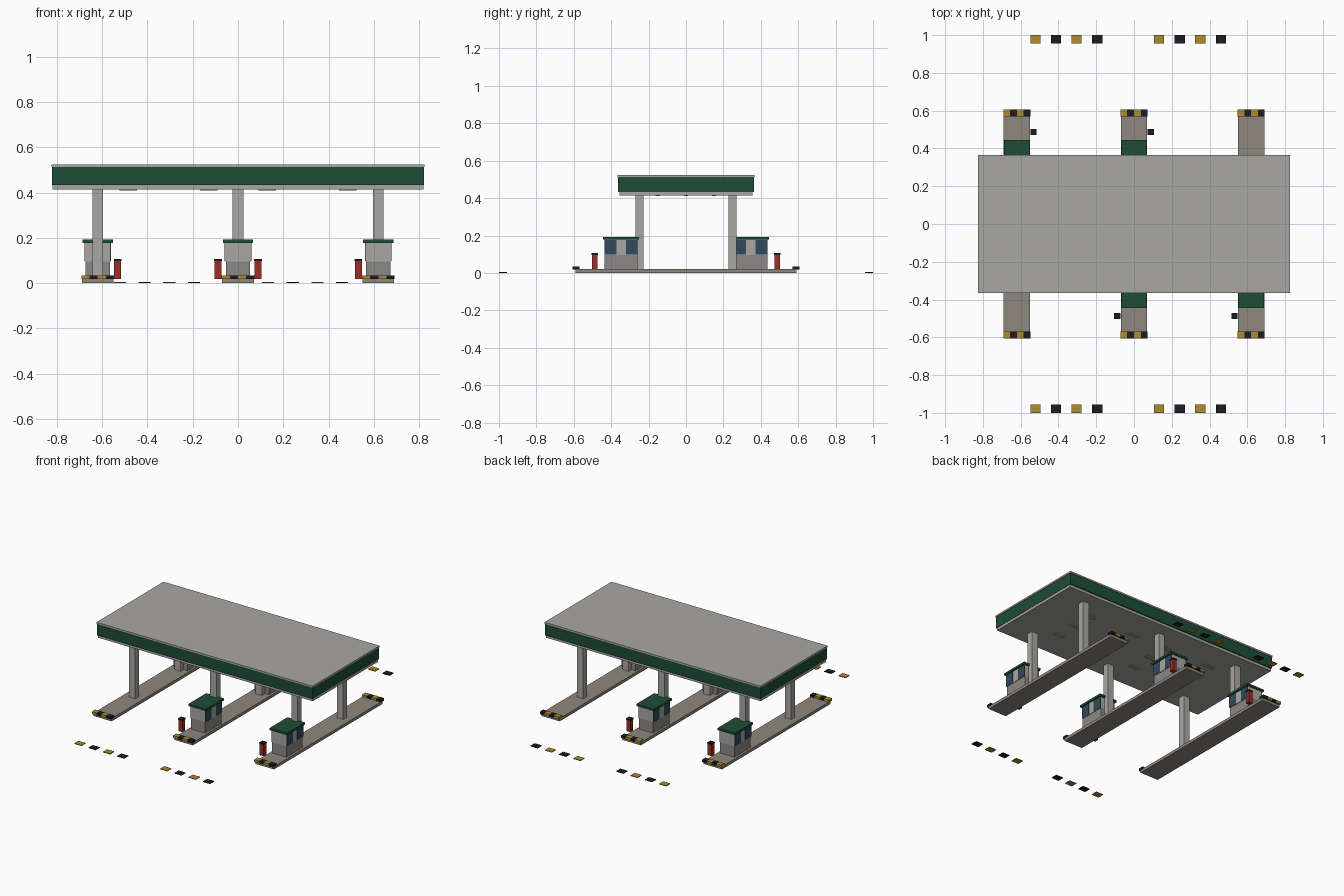
import bpy

if "Cube" in bpy.data.objects:
    bpy.data.objects.remove(bpy.data.objects["Cube"])


def material(name, rgb):
    m = bpy.data.materials.new(name)
    m.diffuse_color = (*rgb, 1)
    m.use_nodes = True
    m.node_tree.nodes["Principled BSDF"].inputs["Base Color"].default_value = m.diffuse_color
    return m


GREEN = material("green", (0.012, 0.075, 0.035))
GOLD = material("gold", (0.42, 0.26, 0.03))
BLACK = material("black", (0.012, 0.012, 0.015))
RED = material("red", (0.35, 0.025, 0.02))
GLASS = material("glass", (0.03, 0.07, 0.11))
CONCRETE = material("concrete", (0.27, 0.25, 0.21))
PALE = material("pale_grey", (0.40, 0.39, 0.37))
MID = material("mid_grey", (0.26, 0.25, 0.24))


def box(name, x, y, z, mat):
    """Box from (min, max) pairs on each axis."""
    bpy.ops.mesh.primitive_cube_add(size=1, location=[(a + b) / 2 for a, b in (x, y, z)])
    ob = bpy.context.object
    ob.name = name
    ob.scale = [b - a for a, b in (x, y, z)]
    bpy.ops.object.transform_apply(location=False, rotation=False, scale=True)
    ob.data.materials.append(mat)
    return ob


def span(centre, half):
    return (centre - half, centre + half)


# Canopy: soffit, coloured fascia and roof slab
box("canopy_soffit", span(0, 0.82), span(0, 0.356), (0.415, 0.433), PALE)
box("canopy_fascia", span(0, 0.822), span(0, 0.363), (0.433, 0.513), GREEN)
box("canopy_roof", span(0, 0.825), span(0, 0.366), (0.513, 0.524), PALE)

# Lights under the canopy
for x in (-0.485, -0.13, 0.13, 0.485):
    for y in (-0.152, 0, 0.152):
        box("canopy_light", span(x, 0.039), span(y, 0.012), (0.410, 0.416), PALE)

# Islands with columns and striped end kerbs
for cx in (-0.62, 0, 0.62):
    box("island", span(cx, 0.07), span(0, 0.592), (0, 0.02), CONCRETE)
    for s in (-1, 1):
        box("column", span(cx, 0.024), span(s * 0.248, 0.022), (0.02, 0.416), PALE)
        for i in range(4):
            x0 = cx - 0.072 + i * 0.036
            box("kerb_stripe", (x0, x0 + 0.036), span(s * 0.588, 0.018),
                (0.018, 0.035), BLACK if i % 2 else GOLD)


def booth(cx, s):
    """Attendant booth with its bollard; s is the end of the island (-1 front)."""
    cy = s * 0.347
    box("booth_base", span(cx, 0.054), span(cy, 0.088), (0.02, 0.096), MID)
    box("booth_upper", span(cx, 0.057), span(cy, 0.089), (0.096, 0.178), PALE)
    for side in (-1, 1):
        for off in (-0.057, 0.057):
            box("booth_window", span(cx + side * 0.057, 0.002), span(cy + off, 0.032),
                (0.098, 0.177), GLASS)
    box("booth_roof", span(cx, 0.067), span(cy, 0.097), (0.178, 0.193), GREEN)
    px = cx + s * 0.088
    box("bollard", span(px, 0.015), span(s * 0.487, 0.015), (0.018, 0.097), RED)
    box("bollard_cap", span(px, 0.017), span(s * 0.487, 0.017), (0.097, 0.106), BLACK)


for cx, s in ((-0.62, 1), (0, 1), (0, -1), (0.62, -1)):
    booth(cx, s)

# Painted ground markers along both approaches
for s in (-1, 1):
    for start in (-0.522, 0.133):
        for i in range(4):
            box("lane_marker", span(start + i * 0.109, 0.027), span(s * 0.978, 0.022),
                (0, 0.005), BLACK if i % 2 else GOLD)
